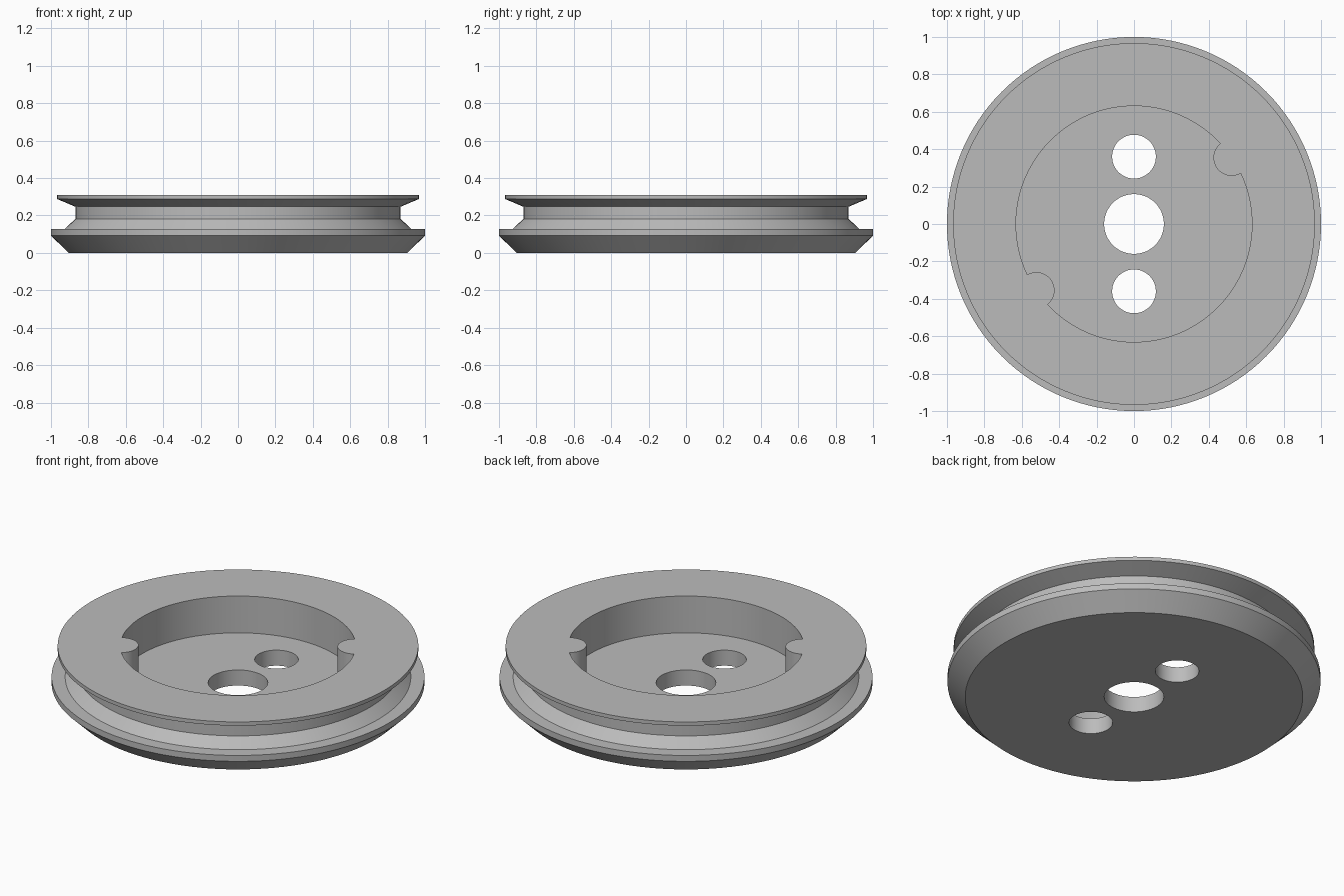
import bpy, bmesh, math
from math import sin, cos, pi

if "Cube" in bpy.data.objects:
    bpy.data.objects.remove(bpy.data.objects["Cube"])

SEG = 128
grey = bpy.data.materials.new("plain grey")
grey.diffuse_color = (0.5, 0.5, 0.5, 1)
grey.use_nodes = True
grey.node_tree.nodes["Principled BSDF"].inputs["Base Color"].default_value = grey.diffuse_color


def make_object(name, bm):
    bmesh.ops.recalc_face_normals(bm, faces=bm.faces)
    mesh = bpy.data.meshes.new(name)
    bm.to_mesh(mesh)
    bm.free()
    mesh.materials.append(grey)
    obj = bpy.data.objects.new(name, mesh)
    bpy.context.collection.objects.link(obj)
    return obj


def lathe(name, profile):
    """Closed solid from a (radius, height) profile, capped at both ends."""
    bm = bmesh.new()
    rings = [[bm.verts.new((r * cos(2 * pi * i / SEG), r * sin(2 * pi * i / SEG), z))
              for i in range(SEG)] for r, z in profile]
    for low, high in zip(rings, rings[1:]):
        for i in range(SEG):
            j = (i + 1) % SEG
            bm.faces.new((low[i], low[j], high[j], high[i]))
    bm.faces.new(rings[0][::-1])
    bm.faces.new(rings[-1])
    return make_object(name, bm)


def prism(name, outline, z0, z1):
    """Upright solid from a flat outline."""
    bm = bmesh.new()
    base = bm.faces.new([bm.verts.new((x, y, z0)) for x, y in outline])
    top = bmesh.ops.extrude_face_region(bm, geom=[base])["geom"]
    bmesh.ops.translate(bm, vec=(0, 0, z1 - z0),
                        verts=[v for v in top if isinstance(v, bmesh.types.BMVert)])
    return make_object(name, bm)


def arc(cx, cy, r, start, end, steps):
    return [(cx + r * cos(start + (end - start) * i / steps),
             cy + r * sin(start + (end - start) * i / steps)) for i in range(steps + 1)]


def circle(cx, cy, r, steps):
    return arc(cx, cy, r, 0, 2 * pi, steps)[:-1]


# Grooved wheel body
body = lathe("pulley_wheel", [(0.905, 0), (1.0, 0.092), (1.0, 0.127), (0.927, 0.127),
                              (0.87, 0.182), (0.87, 0.247), (0.967, 0.288), (0.967, 0.31)])

# Round pocket with two rounded tabs biting into it on opposite sides
R, TAB = 0.631, 0.097
half = 2 * math.asin(TAB / (2 * R))
turn = math.atan2(R * sin(half), R * cos(half) - R)
outline = []
for side in (0, pi):
    a = math.radians(34.2) + side
    outline += arc(R * cos(a), R * sin(a), TAB, a + 2 * pi - turn, a + turn, 20)[:-1]
    outline += arc(0, 0, R, a + half, a + pi - half, 56)[:-1]
cutters = [prism("pocket_cutter", outline, 0.092, 0.5)]

# Axle hole and two bolt holes through the floor
for name, y, r in (("axle_hole_cutter", 0, 0.16), ("back_hole_cutter", 0.36, 0.117),
                   ("front_hole_cutter", -0.36, 0.117)):
    cutters.append(prism(name, circle(0, y, r, 48), -0.2, 0.2))

bpy.context.view_layer.objects.active = body
body.select_set(True)
for cutter in cutters:
    mod = body.modifiers.new(cutter.name, "BOOLEAN")
    mod.operation, mod.solver, mod.object = "DIFFERENCE", "EXACT", cutter
    bpy.ops.object.modifier_apply(modifier=mod.name)
for cutter in cutters:
    bpy.data.objects.remove(cutter)

bpy.ops.object.shade_smooth_by_angle(angle=math.radians(20))
